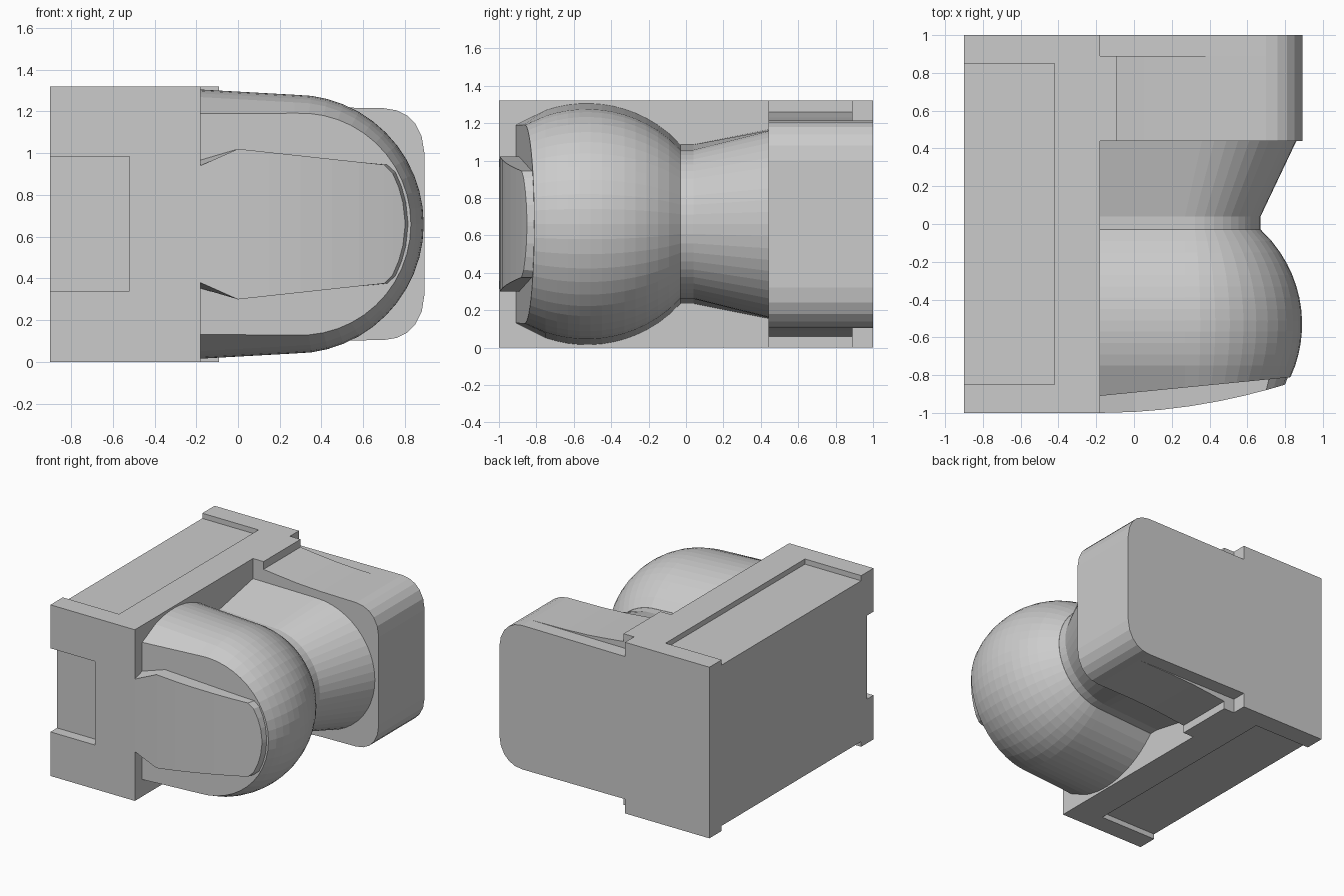
import bpy, bmesh
from math import sin, cos, pi, sqrt

if "Cube" in bpy.data.objects:
    bpy.data.objects.remove(bpy.data.objects["Cube"])

MID = 0.66          # height of the horizontal symmetry plane
FACE = -0.18        # front plane of the back block, where the other parts attach
ARC = 24            # sides of the rounded ends


def finish(name, bm):
    bmesh.ops.recalc_face_normals(bm, faces=bm.faces)
    me = bpy.data.meshes.new(name)
    bm.to_mesh(me)
    bm.free()
    ob = bpy.data.objects.new(name, me)
    bpy.context.collection.objects.link(ob)
    return ob


def loft(name, rings):
    """Skin closed rings of equal length and cap both ends."""
    bm = bmesh.new()
    vs = [[bm.verts.new(p) for p in ring] for ring in rings]
    n = len(vs[0])
    for a, b in zip(vs, vs[1:]):
        for i in range(n):
            j = (i + 1) % n
            bm.faces.new((a[i], a[j], b[j], b[i]))
    bm.faces.new(vs[0])
    bm.faces.new(vs[-1])
    return finish(name, bm)


def box(name, x0, x1, y0, y1, z0, z1):
    return loft(name, [[(x0, y, z0), (x1, y, z0), (x1, y, z1), (x0, y, z1)]
                       for y in (y0, y1)])


def boolean(target, tool, operation):
    mod = target.modifiers.new(operation.lower(), 'BOOLEAN')
    mod.operation = operation
    mod.solver = 'EXACT'
    mod.object = tool
    bpy.context.view_layer.objects.active = target
    bpy.ops.object.modifier_apply(modifier=mod.name)
    bpy.data.objects.remove(tool)


def mirrored_plate(name, upper, y0, y1):
    """Extrude an upper outline, mirrored about MID, along y."""
    outline = upper + [(x, 2 * MID - z) for x, z in reversed(upper)]
    return loft(name, [[(x, y, z) for x, z in outline] for y in (y0, y1)])


# Back block with shallow pockets on top, bottom and front end
block = box("back_block", -0.9, FACE, -1, 1, 0, 1.32)
boolean(block, box("shoulder", FACE - 0.1, -0.09, 0.44, 0.89, 0, 1.32), 'UNION')
boolean(block, box("top_pocket", -1, -0.42, -0.85, 0.85, 1.28, 1.5), 'DIFFERENCE')
boolean(block, box("bottom_pocket", -1, -0.42, -0.85, 0.85, -0.2, 0.04), 'DIFFERENCE')
boolean(block, box("end_pocket", -1, -0.52, -1.2, -0.92, 0.34, 0.985), 'DIFFERENCE')

# End plate: flat outer rim, and an inner part with slightly sagging top and bottom
corner = [(0.7, 1.215), (0.76, 1.205), (0.81, 1.18), (0.85, 1.14), (0.88, 1.08), (0.893, 1.0)]
mirrored_plate("end_plate_rim", [(FACE, 1.21)] + corner, 0.89, 1)
mirrored_plate("end_plate", [(-0.09, 1.26), (0.05, 1.245), (0.2, 1.23), (0.4, 1.22)] + corner,
               0.44, 0.89)


def d_ring(r, cx, h):
    """D outline in x, z: straight sides from the block and a half-round end."""
    arc = [(cx + r * sin(a), MID + r * cos(a))
           for a in (pi * i / ARC for i in range(ARC + 1))]
    return [(FACE, MID + h)] + arc + [(FACE, MID - h)]


# Neck flaring towards the end plate
loft("neck", [[(x, y, z) for x, z in d_ring(r, cx, h)] for y, r, cx, h in
              ((-0.03, 0.40, 0.27, 0.425), (0.04, 0.40, 0.27, 0.425), (0.44, 0.50, 0.36, 0.505))])


# Bulb: D outlines inset along a circular profile
def inset(y):
    return 0.68 - sqrt(0.68 ** 2 - (y + 0.53) ** 2)


def floor_y(x):
    return -0.91 + 0.098 * (x - FACE)


def bulb_ring(o):
    return d_ring(0.62 - o, 0.27, 0.645 - o)


rings = []
for i in range(13):
    y = -0.03 - 0.06 * i
    rings.append([(x, y, z) for x, z in bulb_ring(inset(y))])
front = []
for k, (x0, _) in enumerate(bulb_ring(0.08)):
    x, z = bulb_ring(inset(floor_y(x0)))[k]
    front.append((x, floor_y(x), z))
rings.append(front)
loft("bulb", rings)

# Raised tapering tongue on the front of the bulb
sections = []
for x in (FACE, 0.0, 0.15, 0.3, 0.45, 0.58, 0.70, 0.74, 0.77, 0.79, 0.8):
    line = 0.38 - 0.1 * (x - FACE) / 0.92
    w = max(0.01, min(line, sqrt(max(0, 0.53 ** 2 - (x - 0.27) ** 2))))
    xb = x + (0.015 if x > 0.65 else 0)
    wb = max(0.01, min(line, sqrt(max(0, 0.545 ** 2 - (xb - 0.27) ** 2))))
    yf = -1 + 0.15 * ((x - FACE) / 0.98) ** 2
    yb = floor_y(xb) + 0.003
    sections.append([(x, yf, MID - w), (x, yf, MID + w), (xb, yb, MID + wb), (xb, yb, MID - wb)])
loft("front_tongue", sections)
